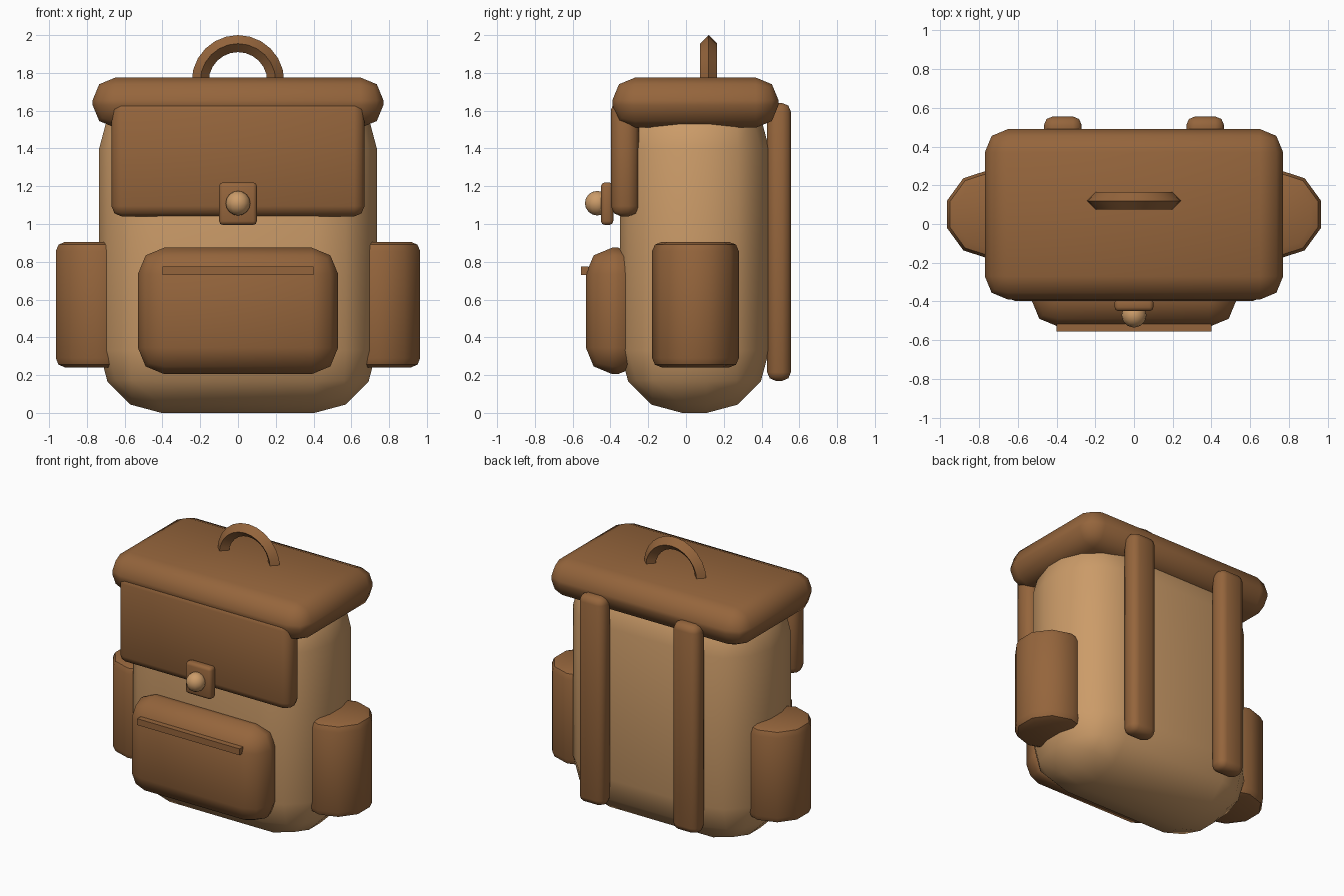
import bpy, bmesh, math
from mathutils import Matrix, Vector

old = bpy.data.objects.get("Cube")
if old:
    bpy.data.objects.remove(old, do_unlink=True)


def material(name, rgb):
    mat = bpy.data.materials.new(name)
    mat.use_nodes = True
    color = (*rgb, 1)
    mat.diffuse_color = color
    bsdf = mat.node_tree.nodes["Principled BSDF"]
    bsdf.inputs["Base Color"].default_value = color
    bsdf.inputs["Roughness"].default_value = 0.8
    return mat


leather = material("brown leather", (0.30, 0.13, 0.045))
canvas = material("tan canvas", (0.60, 0.33, 0.14))


def finish(name, bm, mat, angle=50):
    """Turn a bmesh into an object, smooth but with sharp corners kept."""
    bmesh.ops.recalc_face_normals(bm, faces=bm.faces[:])
    mesh = bpy.data.meshes.new(name)
    bm.to_mesh(mesh)
    bm.free()
    mesh.materials.append(mat)
    mesh.polygons.foreach_set("use_smooth", [True] * len(mesh.polygons))
    mesh.set_sharp_from_angle(angle=math.radians(angle))
    obj = bpy.data.objects.new(name, mesh)
    bpy.context.collection.objects.link(obj)
    return obj


def rounded_box(name, x, y, z, mat, bevel=0, segments=2):
    """Box spanning the (low, high) pairs x, y and z, with rounded edges."""
    bm = bmesh.new()
    bmesh.ops.create_cube(bm, size=1)
    for v in bm.verts:
        v.co = Vector([(lo + hi) / 2 + c * (hi - lo)
                       for c, (lo, hi) in zip(v.co, (x, y, z))])
    if bevel:
        bmesh.ops.bevel(bm, geom=bm.edges[:], offset=bevel, segments=segments,
                        profile=0.5, affect='EDGES', clamp_overlap=True)
    return finish(name, bm, mat)


# Main bag, lid and the front flap hanging from it
rounded_box("body", (-0.735, 0.735), (-0.35, 0.44), (0, 1.73), canvas, 0.33, 3)
rounded_box("lid", (-0.77, 0.77), (-0.39, 0.49), (1.51, 1.775), leather, 0.12)
rounded_box("front_flap", (-0.67, 0.67), (-0.397, -0.25), (1.04, 1.66), leather, 0.055)

# Clasp with round button
rounded_box("clasp_plate", (-0.1, 0.1), (-0.45, -0.385), (0.995, 1.22), leather, 0.02)
bm = bmesh.new()
bmesh.ops.create_uvsphere(bm, u_segments=12, v_segments=8, radius=0.065,
                          matrix=Matrix.Translation((0, -0.47, 1.11)))
finish("clasp_button", bm, canvas)

# Front pocket with zip strip
rounded_box("front_pocket", (-0.53, 0.53), (-0.53, -0.22), (0.205, 0.875), leather, 0.14)
rounded_box("pocket_zip", (-0.4, 0.4), (-0.555, -0.515), (0.73, 0.775), leather)

# Side pockets and back straps, one per side
for side, s in (("left", 1), ("right", -1)):
    bm = bmesh.new()
    bmesh.ops.create_cone(bm, cap_ends=True, segments=10, radius1=0.23, radius2=0.23,
                          depth=0.665, matrix=Matrix.Translation((s * 0.746, 0.05, 0.573)))
    rims = [e for e in bm.edges if abs(e.verts[0].co.z - e.verts[1].co.z) < 0.01]
    bmesh.ops.bevel(bm, geom=rims, offset=0.05, segments=2, profile=0.5, affect='EDGES')
    finish(side + "_side_pocket", bm, leather, 40)

    rounded_box(side + "_back_strap", sorted((s * 0.27, s * 0.465)), (0.43, 0.555),
                (0.17, 1.64), leather, 0.045)

# Carry handle: a diamond section swept over a half circle
bm = bmesh.new()
center = Vector((0, 0.12, 1.755))
tube = 0.045
offsets = ((tube, 0), (0, tube), (-tube, 0), (0, -tube))
section = [bm.verts.new(center + Vector((0.2 + dx, dy, 0))) for dx, dy in offsets]
face = bm.faces.new(section)
bmesh.ops.spin(bm, geom=[face] + face.edges[:] + section, cent=center,
               axis=(0, -1, 0), angle=math.pi, steps=12)
finish("carry_handle", bm, leather)
